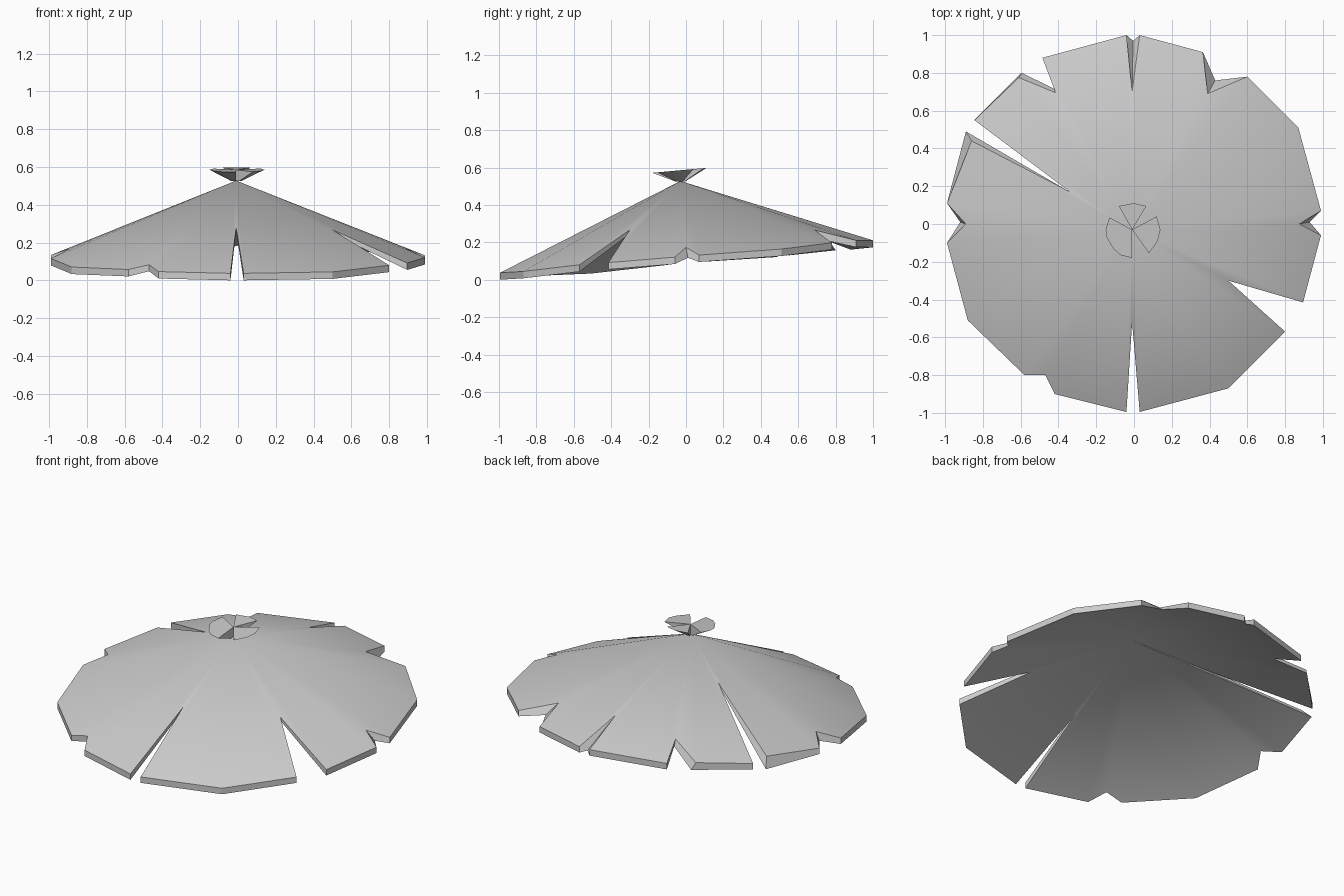
import bpy, bmesh
from mathutils import Vector

if "Cube" in bpy.data.objects:
    bpy.data.objects.remove(bpy.data.objects["Cube"])

HUB = Vector((-0.01, -0.03))   # cone apex in plan
PEAK = 0.535


def roof_z(p, drop):
    """Height of the tilted cone at plan point p; drop is the rim thickness."""
    p = Vector(p)
    t = p.length
    for _ in range(12):
        t = (p - HUB * (1 - t)).length
    u_y = (p.y - HUB.y * (1 - t)) / t
    return PEAK * (1 - t) + t * (0.13 + 0.088 * u_y) - drop * t


def finish(name, bm):
    bmesh.ops.recalc_face_normals(bm, faces=bm.faces[:])
    mesh = bpy.data.meshes.new(name)
    bm.to_mesh(mesh)
    bm.free()
    obj = bpy.data.objects.new(name, mesh)
    bpy.context.collection.objects.link(obj)
    bpy.ops.object.select_all(action='DESELECT')
    obj.select_set(True)
    bpy.context.view_layer.objects.active = obj
    bpy.ops.object.shade_smooth_by_angle(angle=0.5)


# Plan of the cap, counterclockwise; four numbers mean upper point, lower point
outline = [
    (0.99, 0.07), (0.87, 0.51), (0.60, 0.78), (0.39, 0.69, 0.43, 0.76),
    (0.365, 0.91), (0.03, 1.0), (-0.01, 0.70, -0.005, 0.97), (-0.04, 1.0),
    (-0.485, 0.88), (-0.415, 0.695, -0.42, 0.715), (-0.61, 0.775, -0.595, 0.80),
    (-0.845, 0.55), (-0.34, 0.17), (-0.86, 0.44, -0.89, 0.49),
    (-0.99, 0.11), (-0.89, 0.0, -0.92, 0.01), (-0.99, -0.10),
    (-0.88, -0.51), (-0.58, -0.80), (-0.47, -0.80), (-0.42, -0.90),
    (-0.04, -0.995), (-0.01, -0.52), (0.03, -0.995), (0.50, -0.87),
    (0.80, -0.57), (0.50, -0.30), (0.895, -0.415), (0.99, -0.06),
    (0.875, 0.0, 0.93, 0.01),
]

# Notched cap: upper and lower fans joined by a rim
bm = bmesh.new()
top = [bm.verts.new((*p[:2], roof_z(p[:2], 0))) for p in outline]
low = [bm.verts.new((*p[-2:], roof_z(p[-2:], 0.037))) for p in outline]
peak = bm.verts.new((*HUB, PEAK))
under = bm.verts.new((*HUB, PEAK - 0.008))
for i in range(len(top)):
    j = (i + 1) % len(top)
    bm.faces.new((peak, top[i], top[j]))
    bm.faces.new((under, low[j], low[i]))
    bm.faces.new((top[i], low[i], low[j], top[j]))
lowest = min(v.co.z for v in bm.verts)
bmesh.ops.translate(bm, verts=bm.verts[:], vec=(0, 0, -lowest))
finish("notched_cap", bm)

# Split flaring finial: three wedges narrowing to the peak
wedges = [
    [(0.065, 0.095), (0.0, 0.11), (-0.08, 0.095)],
    [(0.08, -0.155), (0.125, -0.09), (0.14, -0.03), (0.12, 0.04)],
    [(-0.13, 0.035), (-0.15, -0.03), (-0.145, -0.07), (-0.11, -0.13),
     (-0.07, -0.165), (-0.01, -0.18)],
]
bm = bmesh.new()
for rim in wedges:
    pts = [HUB] + [Vector(p) for p in rim]
    upper = [bm.verts.new((*p, 0.588 + 0.09 * p.y)) for p in pts]
    lower = [bm.verts.new((*HUB.lerp(p, 0.18), 0.525)) for p in pts]
    bm.faces.new(upper)
    bm.faces.new(lower[::-1])
    for i in range(len(pts)):
        j = (i + 1) % len(pts)
        bm.faces.new((upper[i], lower[i], lower[j], upper[j]))
finish("split_finial", bm)
